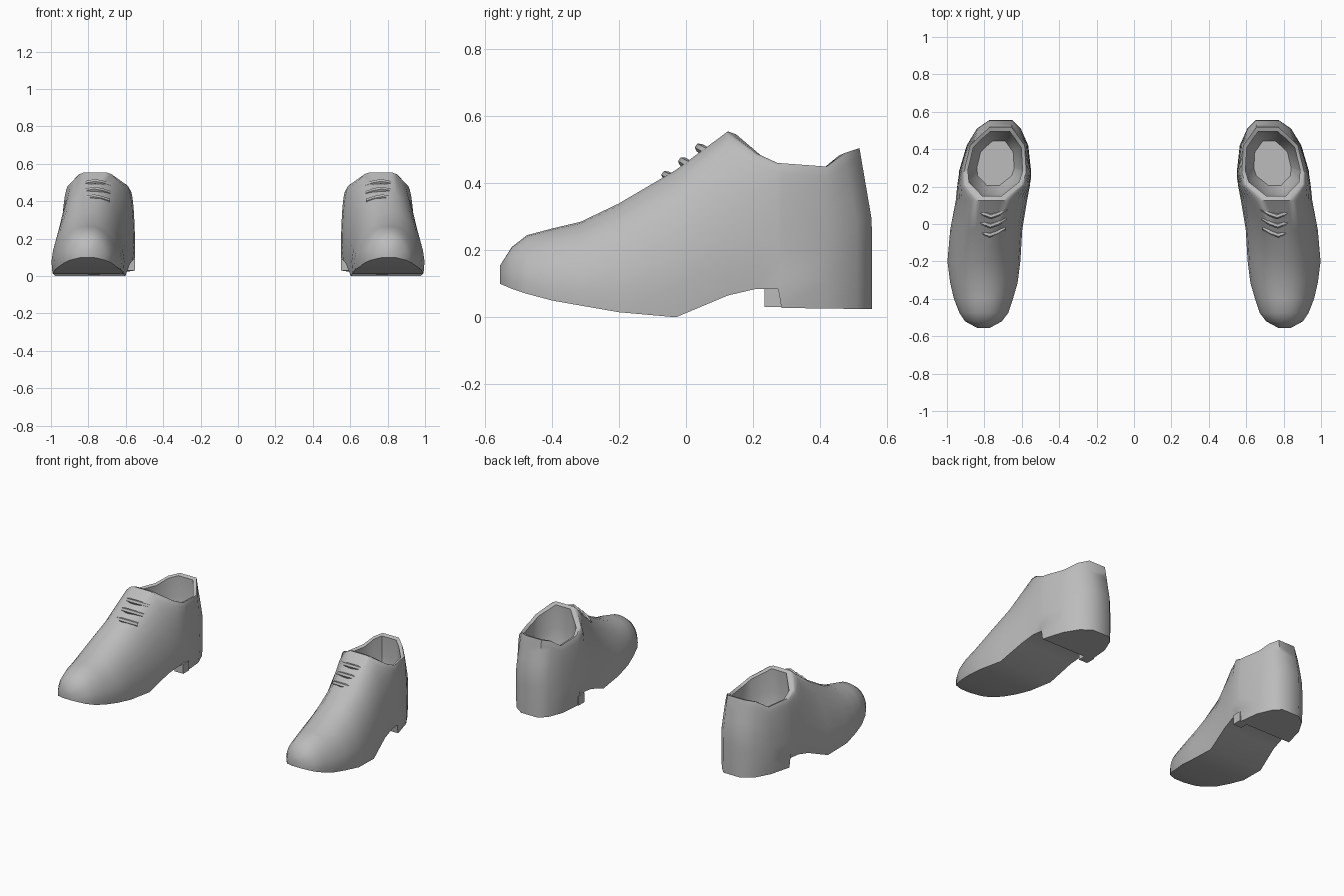
import bpy, bmesh, math
from mathutils import Vector

cube = bpy.data.objects.get("Cube")
if cube:
    bpy.data.objects.remove(cube, do_unlink=True)

leather = bpy.data.materials.new("grey_leather")
leather.use_nodes = True
grey = (0.5, 0.5, 0.5, 1)
leather.diffuse_color = grey
leather.node_tree.nodes["Principled BSDF"].inputs["Base Color"].default_value = grey


def finish(obj, angle):
    """Give the part its colour, shading and mirrored twin."""
    obj.data.materials.append(leather)
    bpy.ops.object.select_all(action="DESELECT")
    obj.select_set(True)
    bpy.context.view_layer.objects.active = obj
    bpy.ops.object.shade_smooth_by_angle(angle=math.radians(angle))
    mirror = obj.modifiers.new("pair", "MIRROR")
    mirror.use_mirror_merge = False


def mesh_object(name, bm, angle):
    bmesh.ops.recalc_face_normals(bm, faces=bm.faces)
    mesh = bpy.data.meshes.new(name)
    bm.to_mesh(mesh)
    bm.free()
    obj = bpy.data.objects.new(name, mesh)
    bpy.context.collection.objects.link(obj)
    finish(obj, angle)


# Sections from toe to heel: y, sole z, top z, inner x, outer x, top width ratio
sections = [
    (-.555, .10, .155, .77, .84, .3),
    (-.52, .085, .21, .705, .905, .1),
    (-.475, .07, .245, .67, .935, .05),
    (-.40, .05, .265, .645, .965, .05),
    (-.315, .035, .285, .62, .985, .05),
    (-.20, .015, .34, .605, 1, .05),
    (-.03, 0, .44, .595, .985, .12),
    (.125, .065, .555, .57, .955, .3),
    (.21, .085, .49, .555, .945, .78),
    (.275, .085, .46, .55, .935, .86),
    (.285, .028, .46, .55, .935, .86),
    (.42, .026, .45, .565, .895, .88),
    (.51, .025, .49, .605, .84, .85),
    (.555, .025, .505, .65, .775, .92),
]
STEPS = 8
COLLAR = 7      # first section that is open at the top

# Shoe body: loft of the sections, sole included
bm = bmesh.new()
rows = []
for y, low, high, inner, outer, top in sections:
    mid, half = (inner + outer) / 2, (outer - inner) / 2
    sides = []
    for sign in (1, -1):
        side = []
        for k in range(STEPS + 1):
            t = math.sin(math.pi / 2 * k / STEPS)
            width = top + (1 - top) * math.sqrt(max(0, 1 - t ** 2.2))
            if k == 0:
                width = .96
            lean = .037 * max(0, (t - .55) / .45) if y > .5 else 0
            side.append(bm.verts.new((mid + sign * half * width, y - lean,
                                      low + (high - low) * t)))
        sides.append(side)
    rows.append(sides[0] + sides[1][::-1])

for i, (a, b) in enumerate(zip(rows, rows[1:])):
    for k in range(len(a)):
        if k == STEPS and i >= COLLAR:
            continue
        n = (k + 1) % len(a)
        bm.faces.new((a[k], a[n], b[n], b[k]))
for row in (rows[0], rows[-1]):
    for k in range(STEPS):
        bm.faces.new((row[k], row[k + 1], row[-2 - k], row[-1 - k]))

# Collar edge and lining, sinking to the insole
rim = [r[STEPS] for r in rows[COLLAR:]] + [r[STEPS + 1] for r in rows[:COLLAR - 1:-1]]
centre = sum((v.co for v in rim), Vector()) / len(rim)
ring = rim
for scale, sink in ((.88, .02), (.9, .35), (.82, .7), (.6, .95)):
    new = []
    for v in rim:
        p = centre + (v.co - centre) * scale
        p.z = v.co.z * (1 - sink) + .12 * sink
        new.append(bm.verts.new(p))
    for k in range(len(rim)):
        n = (k + 1) % len(rim)
        bm.faces.new((ring[k], ring[n], new[n], new[k]))
    ring = new
bm.faces.new(ring)
mesh_object("shoe_body", bm, 50)

# Forward inner corner of the heel
bm = bmesh.new()
bmesh.ops.create_cube(bm, size=1)
for v in bm.verts:
    v.co = (.58 + v.co.x * .06, .265 + v.co.y * .06, .06 + v.co.z * .06)
mesh_object("heel_corner", bm, 30)

# Three laces wrapped over the instep
for i in range(3):
    y, z, x = -.06 + .05 * i, .424 + .041 * i, .772 - .004 * i
    curve = bpy.data.curves.new("lace", "CURVE")
    curve.dimensions = "3D"
    curve.bevel_depth = .014
    curve.bevel_resolution = 1
    curve.use_fill_caps = True
    spline = curve.splines.new("POLY")
    spline.points.add(4)
    for k, point in enumerate(spline.points):
        u = (k - 2) / 2
        point.co = (x + .08 * u, y + .04 * abs(u) ** 1.4, z - .022 * abs(u) ** 1.4, 1)
    obj = bpy.data.objects.new("lace_%d" % (i + 1), curve)
    bpy.context.collection.objects.link(obj)
    bpy.ops.object.select_all(action="DESELECT")
    obj.select_set(True)
    bpy.context.view_layer.objects.active = obj
    bpy.ops.object.convert(target="MESH")
    finish(bpy.context.view_layer.objects.active, 50)
